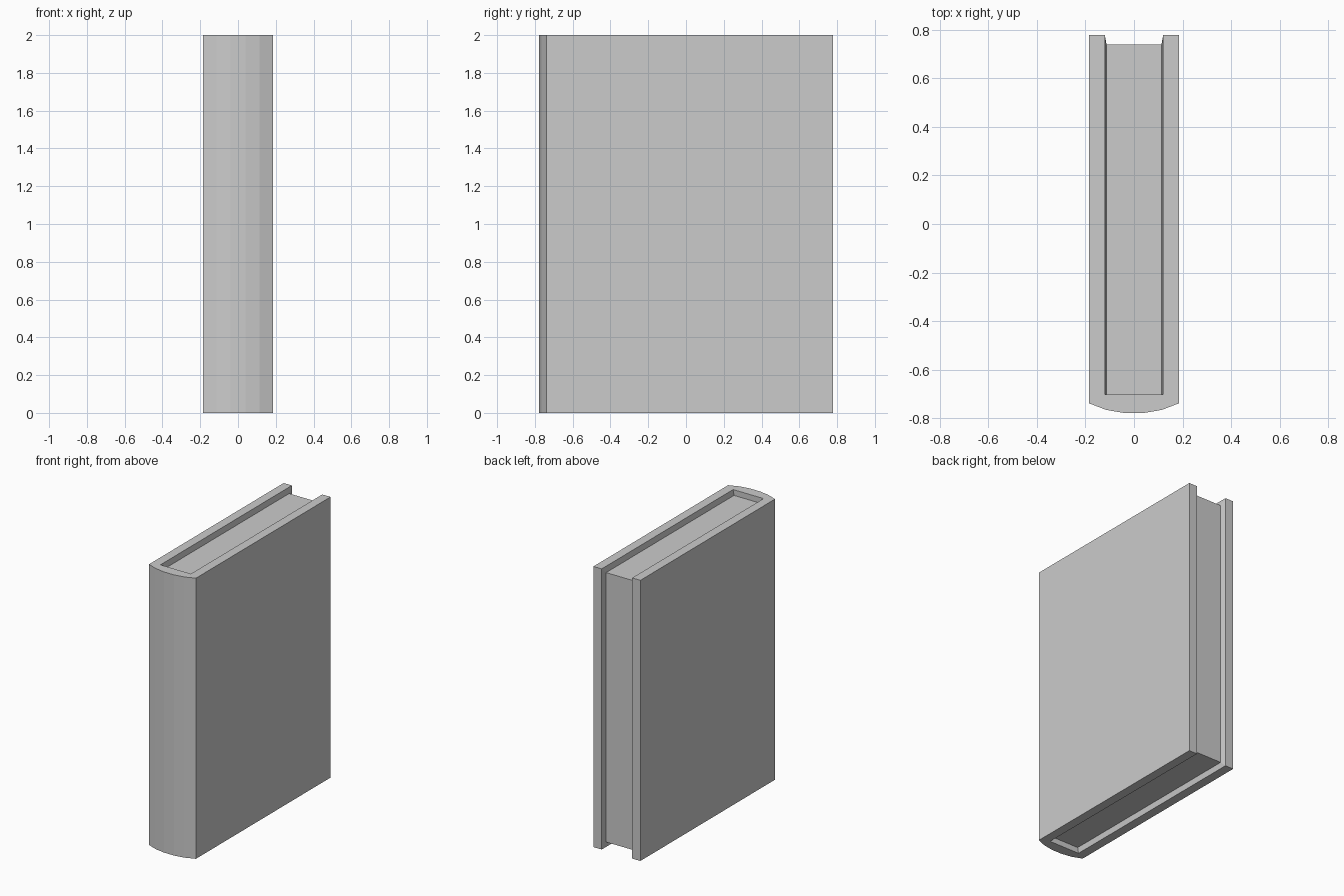
import bpy

if "Cube" in bpy.data.objects:
    bpy.data.objects.remove(bpy.data.objects["Cube"])

H = 2.0          # book height
LIP = 0.04       # how far the pages sit inside the cover
W_IN = 0.12      # half width between the boards at the rim
W_PG = 0.113     # half width of the page block
Y_BACK, Y_PAGE, Y_SPINE = 0.778, 0.738, -0.702


def make(name, verts, faces):
    mesh = bpy.data.meshes.new(name)
    mesh.from_pydata(verts, [], faces)
    mesh.update()
    obj = bpy.data.objects.new(name, mesh)
    bpy.context.collection.objects.link(obj)
    bpy.context.view_layer.objects.active = obj
    bpy.ops.object.select_all(action='DESELECT')
    obj.select_set(True)
    bpy.ops.object.mode_set(mode='EDIT')
    bpy.ops.mesh.select_all(action='SELECT')
    if name == "cover":
        bpy.ops.mesh.normals_make_consistent(inside=False)
    bpy.ops.object.mode_set(mode='OBJECT')
    return obj


# Cover outline seen from above: inner U, then boards and faceted round spine
half = [(W_IN, Y_SPINE), (W_IN, Y_BACK), (0.185, Y_BACK),
        (0.185, -0.738), (0.115, -0.765), (0.04, -0.778)]
profile = half + [(-x, y) for x, y in reversed(half)]
n = len(profile)
verts = [(x, y, z) for z in (0, H) for x, y in profile]
faces = [list(range(n))[::-1], list(range(n, 2 * n))]
# Outer walls only; the inside walls become the tapered rim
faces += [[i, i + 1, i + 1 + n, i + n] for i in range(1, n - 2)]

# Rim tapering from the cover edge down to the page block
base = len(verts)
page = [(s * W_PG, y, z) for s in (1, -1)
        for y, z in ((Y_SPINE, LIP), (Y_PAGE, LIP), (Y_PAGE, H - LIP), (Y_SPINE, H - LIP))]
verts += page
for k, (spine, back) in enumerate(((0, 1), (n - 1, n - 2))):
    outer = [spine, back, back + n, spine + n]
    inner = [base + 4 * k + j for j in range(4)]
    faces += [[outer[j], outer[j + 1], inner[j + 1], inner[j]] for j in range(3)]
# Inner spine strips at bottom and top
faces += [[0, n - 1, base + 4, base], [n, 2 * n - 1, base + 7, base + 3]]
make("cover", verts, faces)

# Visible bottom, fore edge and top of the page block
make("pages", page, [[j, j + 1, j + 5, j + 4] for j in range(3)])
